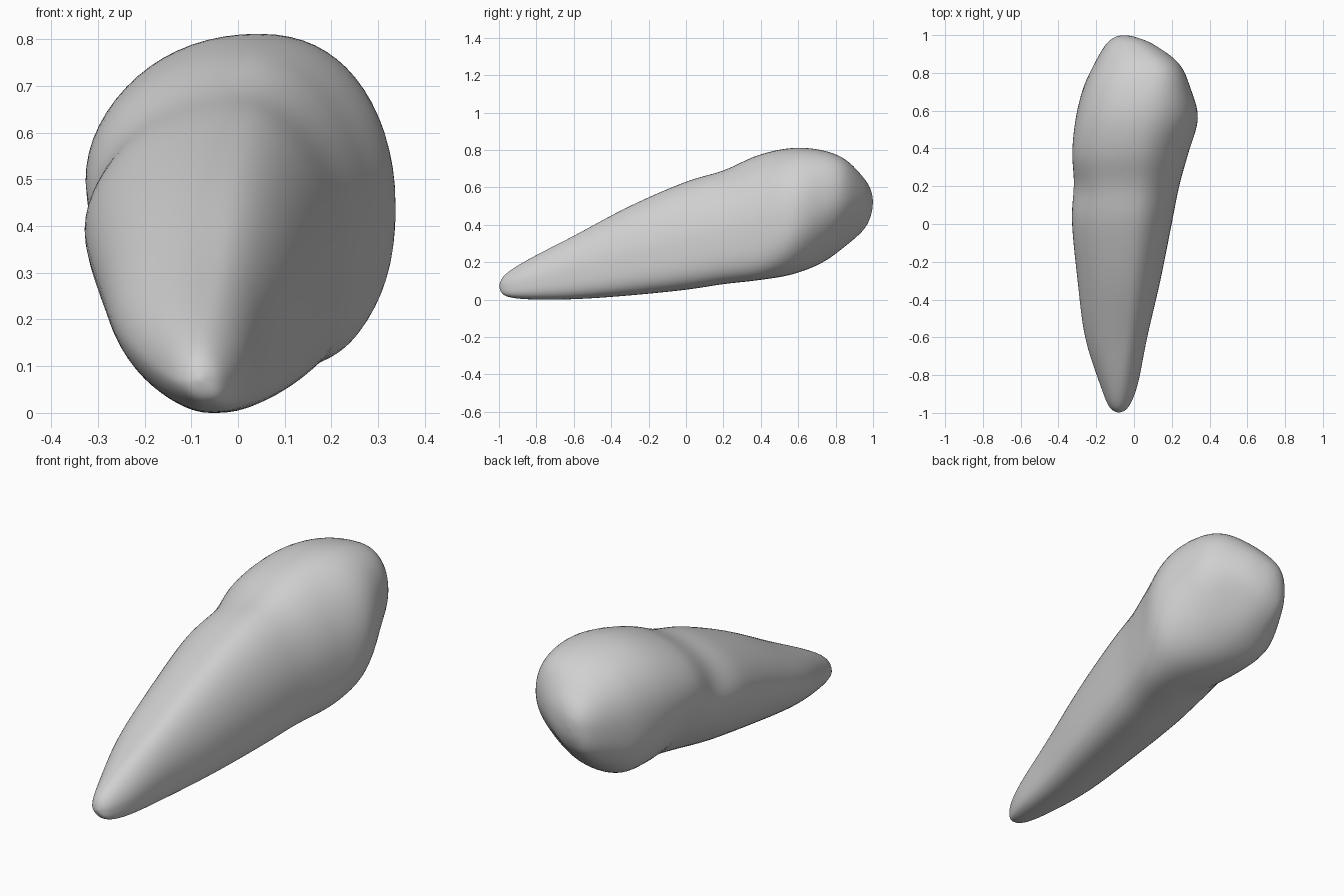
import bpy
import bmesh
from math import sin, cos, pi, exp
from mathutils import Vector

# Remove the default object
default_cube = bpy.data.objects.get("Cube")
if default_cube:
    bpy.data.objects.remove(default_cube, do_unlink=True)

RING_SIDES = 64
STEPS = 8

# Tooth stations from root tip to biting edge, in hundredths:
# y, right x, left x, bottom z, top z, crest x, keel x, right waist z, left waist z
STATIONS = [
    (-100, -8, -8, 7, 7, -8, -8, 7, 7),
    (-97, -13, -3, 2, 13, -8, -7, 7, 7),
    (-85, -18, 2, 0, 21, -7, -7, 10, 9),
    (-60, -26, 7, 0, 34, -4, -5, 18, 15),
    (-30, -30, 14, 2, 50, -2, -2, 28, 22),
    (0, -33, 20, 5, 63, 0, 1, 38, 29),
    (20, -33, 24, 8, 69, 1, 4, 43, 34),
    (38, -33, 29, 10, 77, 2, 7, 50, 39),
    (56, -31, 34, 13, 81, 4, 5, 50, 44),
    (72, -27, 30, 19, 80, 7, -2, 48, 51),
    (85, -21, 24, 28, 75, 8, -5, 48, 55),
    (95, -15, 11, 37, 65, 0, -7, 49, 53),
    (99, -10, 1, 45, 58, -4, -5, 51, 52),
    (100, -5, -5, 52, 52, -5, -5, 52, 52),
]

# Corner roundness (root, crown) by quadrant (left?, top?): below 1 is fuller
ROUNDNESS = {
    (True, True): (1.05, 0.88),
    (False, True): (1.0, 0.88),
    (False, False): (1.18, 0.78),
    (True, False): (0.62, 1.05),
}


def spline(a, b, c, d, t):
    """Smooth interpolation between b and c."""
    return b + t * ((c - a) + t * ((2 * a - 5 * b + 4 * c - d)
                    + t * (3 * (b - c) + d - a))) / 2


def smooth_stations(rows):
    last = len(rows) - 1
    result = []
    for i in range(last):
        near = [rows[max(i - 1, 0)], rows[i], rows[i + 1], rows[min(i + 2, last)]]
        for step in range(STEPS):
            result.append([spline(*values, step / STEPS) / 100 for values in zip(*near)])
    return result[1:]


def ring_point(station, angle):
    """Section made of four rounded quarters meeting at the waist, crest and keel."""
    y, x_min, x_max, z_min, z_max, crest, keel, waist_r, waist_l = station
    c, s = cos(angle), sin(angle)
    side, waist = (x_max, waist_l) if c > 0 else (x_min, waist_r)
    middle, end = (crest, z_max) if s > 0 else (keel, z_min)
    root, crown = ROUNDNESS[c > 0, s > 0]
    blend = min(max((y - 0.4) / 0.35, 0), 1)
    power = root + (crown - root) * blend
    return Vector((middle + abs(c) ** power * (side - middle), y,
                   waist + abs(s) ** power * (end - waist)))


def press(point, centre, radius, shift):
    """Push the surface softly around a centre."""
    distance = (point - Vector(centre)).length / radius
    return point + Vector(shift) * exp(-distance * distance)


def sculpt(point):
    # Hollow on the inner face of the crown
    point = press(point, (0.1, 0.85, 0.4), 0.12, (-0.01, -0.015, 0.01))
    # Neck groove between root and crown
    return press(point, (-0.3, 0.2, 0.5), 0.12, (0.015, 0, -0.01))


# Enamel colour
enamel = bpy.data.materials.new("light_grey")
enamel.use_nodes = True
colour = (0.63, 0.63, 0.63, 1)
enamel.diffuse_color = colour
enamel.node_tree.nodes["Principled BSDF"].inputs["Base Color"].default_value = colour

# Loft the tooth body through all the rings
bm = bmesh.new()
rings = []
for station in smooth_stations(STATIONS):
    rings.append([bm.verts.new(sculpt(ring_point(station, 2 * pi * k / RING_SIDES)))
                  for k in range(RING_SIDES)])
for first, second in zip(rings, rings[1:]):
    for k in range(RING_SIDES):
        n = (k + 1) % RING_SIDES
        bm.faces.new((first[k], first[n], second[n], second[k]))

# Close the root tip and the biting edge
for ring, row in ((rings[0], STATIONS[0]), (rings[-1], STATIONS[-1])):
    pole = bm.verts.new((row[1] / 100, row[0] / 100, row[3] / 100))
    for k in range(RING_SIDES):
        bm.faces.new((ring[k], ring[(k + 1) % RING_SIDES], pole))

# Even out the surface, then set outward normals
for _ in range(5):
    bmesh.ops.smooth_vert(bm, verts=bm.verts, factor=0.4,
                          use_axis_x=True, use_axis_y=True, use_axis_z=True)
bmesh.ops.recalc_face_normals(bm, faces=bm.faces)
lowest = min(v.co.z for v in bm.verts)
bmesh.ops.translate(bm, verts=bm.verts, vec=(0, 0, -lowest))
for face in bm.faces:
    face.smooth = True

mesh = bpy.data.meshes.new("tooth")
bm.to_mesh(mesh)
bm.free()
mesh.materials.append(enamel)
tooth = bpy.data.objects.new("tooth", mesh)
bpy.context.collection.objects.link(tooth)
